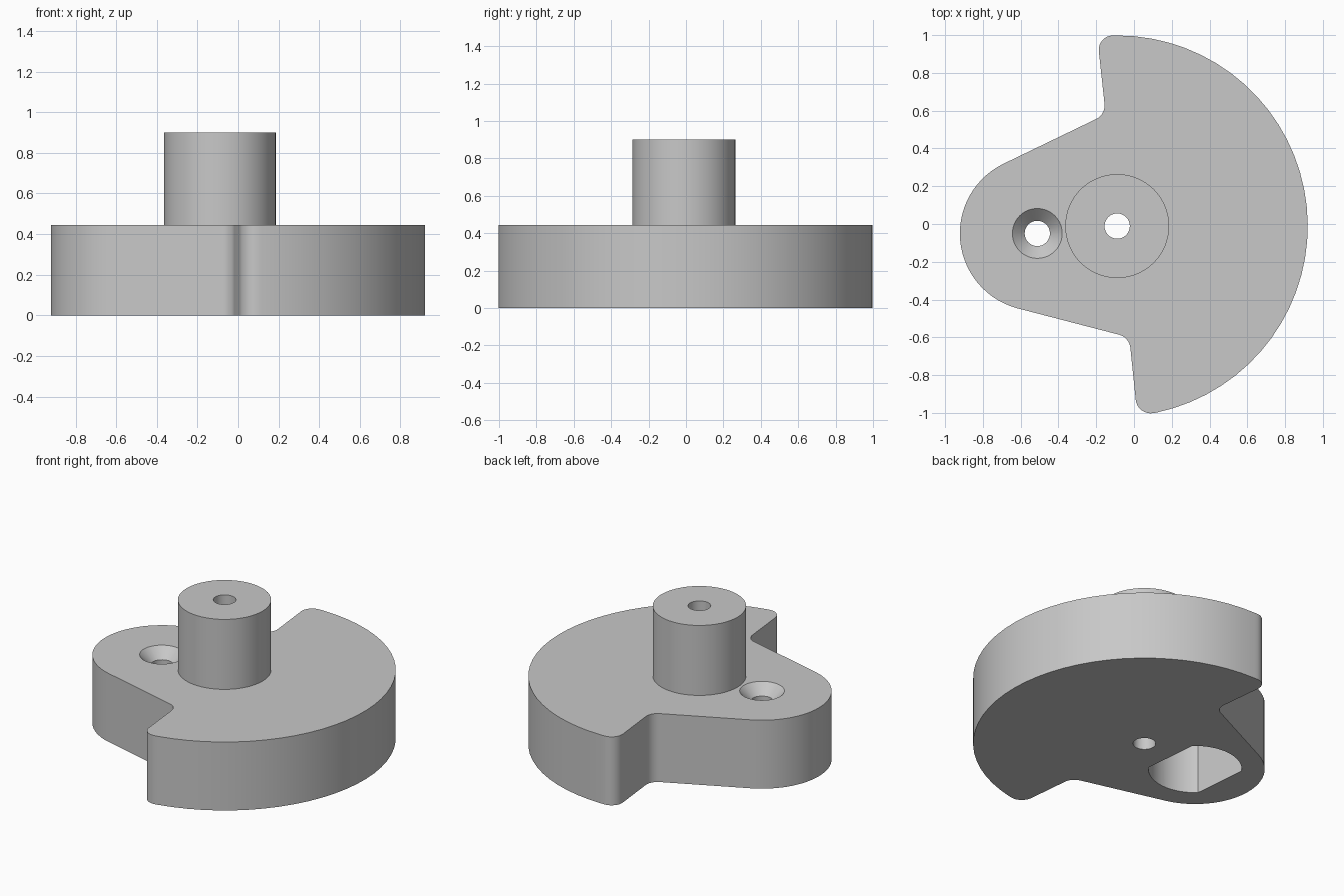
import bpy, bmesh, math
from mathutils import Vector

cube = bpy.data.objects.get("Cube")
if cube:
    bpy.data.objects.remove(cube, do_unlink=True)

HUB = Vector((-0.089, -0.011))      # shaft axis
PIN = Vector((-0.512, -0.05))       # lobe and screw axis
PLATE_TOP, BOSS_TOP = 0.445, 0.9
BOSS_R, BORE_R = 0.275, 0.067

steel = bpy.data.materials.new("plain grey")
steel.use_nodes = True
steel.diffuse_color = (0.578, 0.578, 0.578, 1)
steel.node_tree.nodes["Principled BSDF"].inputs["Base Color"].default_value = steel.diffuse_color


def arc(centre, radius, start, end, steps):
    """Points on an arc, angles in degrees."""
    angles = [math.radians(start + (end - start) * i / steps) for i in range(steps + 1)]
    return [centre + radius * Vector((math.cos(a), math.sin(a))) for a in angles]


def circle(centre, radius, steps=64):
    return arc(centre, radius, 0, 360, steps)[:-1]


def fillet(before, corner, after, radius, steps=8):
    """Round a corner between two straight edges."""
    u = (before - corner).normalized()
    v = (after - corner).normalized()
    half = u.angle(v) / 2
    centre = corner + (u + v).normalized() * radius / math.sin(half)
    reach = radius / math.tan(half)
    a = corner + u * reach - centre
    b = corner + v * reach - centre
    start = math.degrees(math.atan2(a.y, a.x))
    sweep = math.degrees(math.atan2(a.x * b.y - a.y * b.x, a.dot(b)))
    return arc(centre, radius, start, start + sweep, steps)


def finish(name, bm):
    bmesh.ops.recalc_face_normals(bm, faces=bm.faces)
    mesh = bpy.data.meshes.new(name)
    bm.to_mesh(mesh)
    bm.free()
    mesh.materials.append(steel)
    obj = bpy.data.objects.new(name, mesh)
    bpy.context.collection.objects.link(obj)
    return obj


def prism(name, outline, bottom, top):
    bm = bmesh.new()
    face = bm.faces.new([bm.verts.new((p.x, p.y, bottom)) for p in outline])
    extruded = bmesh.ops.extrude_face_region(bm, geom=[face])["geom"]
    verts = [g for g in extruded if isinstance(g, bmesh.types.BMVert)]
    bmesh.ops.translate(bm, vec=(0, 0, top - bottom), verts=verts)
    return finish(name, bm)


def activate(obj):
    bpy.ops.object.select_all(action="DESELECT")
    obj.select_set(True)
    bpy.context.view_layer.objects.active = obj


def cut(obj, cutter):
    activate(obj)
    mod = obj.modifiers.new("cut", "BOOLEAN")
    mod.operation = "DIFFERENCE"
    mod.solver = "EXACT"
    mod.object = cutter
    bpy.ops.object.modifier_apply(modifier=mod.name)


# Counterweight outline: wide sector, notches and rounded lobe
sector = arc(HUB, 1.009, -78, 90, 32)
lobe = arc(PIN, 0.41, 116, 255, 28)
top_tip, top_notch = Vector((-0.195, 0.998)), Vector((-0.15, 0.58))
low_notch, low_tip = Vector((-0.025, -0.6)), Vector((0.018, -1.016))
outline = (sector
           + fillet(sector[-1], top_tip, top_notch, 0.075)
           + fillet(top_tip, top_notch, lobe[0], 0.08)
           + lobe
           + fillet(lobe[-1], low_notch, low_tip, 0.08)
           + fillet(low_notch, low_tip, sector[0], 0.08))
plate = prism("counterweight_plate", outline, 0, PLATE_TOP)

# Shaft boss
boss = prism("shaft_boss", circle(HUB, BOSS_R), PLATE_TOP, BOSS_TOP)

# Cutters: shaft bore, screw hole, countersink, two-flat pocket underneath
bore = prism("bore_cutter", circle(HUB, BORE_R, 32), -0.1, 1)
screw = prism("screw_cutter", circle(PIN, BORE_R, 32), 0.1, 0.6)

bm = bmesh.new()
bmesh.ops.create_cone(bm, cap_ends=True, segments=48, radius1=BORE_R - 0.02,
                      radius2=0.152, depth=0.105)
bmesh.ops.translate(bm, vec=(PIN.x, PIN.y, PLATE_TOP + 0.02 - 0.0525), verts=bm.verts)
countersink = finish("countersink_cutter", bm)

axis = PIN - HUB
turn = math.degrees(math.atan2(axis.y, axis.x))
flats = arc(PIN, BOSS_R, turn + 41, turn + 139, 20) + arc(PIN, BOSS_R, turn + 221, turn + 319, 20)
pocket = prism("pocket_cutter", flats, -0.1, 0.32)

cut(boss, bore)
for cutter in (bore, screw, countersink, pocket):
    cut(plate, cutter)
for cutter in (bore, screw, countersink, pocket):
    bpy.data.objects.remove(cutter, do_unlink=True)

for part in (plate, boss):
    activate(part)
    bpy.ops.object.shade_smooth_by_angle(angle=math.radians(30))
